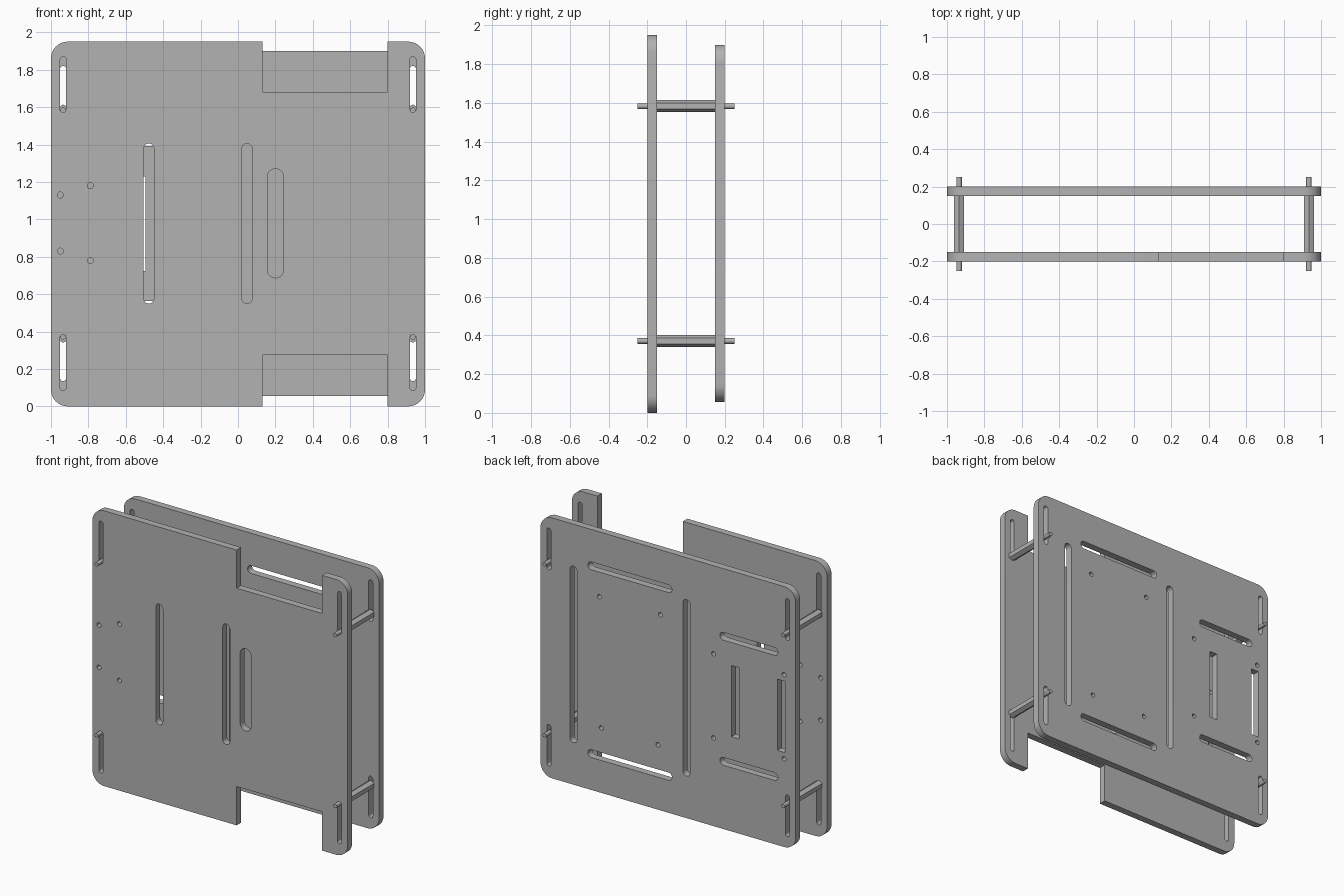
import bpy
import bmesh
from math import pi, cos, sin, radians

cube = bpy.data.objects.get("Cube")
if cube:
    bpy.data.objects.remove(cube, do_unlink=True)

grey = bpy.data.materials.new("plain grey")
grey.use_nodes = True
grey.diffuse_color = (0.45, 0.45, 0.45, 1)
grey.node_tree.nodes["Principled BSDF"].inputs["Base Color"].default_value = (0.45, 0.45, 0.45, 1)


def arc(cx, cz, r, start, sweep, n):
    return [(cx + r * cos(start + sweep * i / n), cz + r * sin(start + sweep * i / n))
            for i in range(n + 1)]


def hole(x, z, r=0.016):
    return arc(x, z, r, 0, 2 * pi, 20)[:-1]


def slot_v(x, z0, z1, w):
    r = w / 2
    return arc(x, z1 - r, r, 0, pi, 12) + arc(x, z0 + r, r, pi, pi, 12)


def slot_h(x0, x1, z, w):
    r = w / 2
    return arc(x1 - r, z, r, -pi / 2, pi, 12) + arc(x0 + r, z, r, pi / 2, pi, 12)


def rect(x0, x1, z0, z1):
    return [(x0, z0), (x1, z0), (x1, z1), (x0, z1)]


def outline(z0, z1, r, low_notch=(), high_notch=()):
    """Rounded rectangle, with optional square notches in the lower and upper edges."""
    return (arc(-1 + r, z0 + r, r, pi, pi / 2, 8) + list(low_notch)
            + arc(1 - r, z0 + r, r, -pi / 2, pi / 2, 8)
            + arc(1 - r, z1 - r, r, 0, pi / 2, 8) + list(high_notch)
            + arc(-1 + r, z1 - r, r, pi / 2, pi / 2, 8))


def finish(ob):
    ob.data.materials.clear()
    ob.data.materials.append(grey)
    bpy.ops.object.select_all(action='DESELECT')
    ob.select_set(True)
    bpy.context.view_layer.objects.active = ob
    bpy.ops.object.shade_smooth_by_angle(angle=radians(30))


def plate(name, y, loops, thickness=0.05):
    """Flat sheet: the first loop is the outline, the others are cut-outs."""
    curve = bpy.data.curves.new(name + "_profile", 'CURVE')
    curve.dimensions = '2D'
    curve.fill_mode = 'BOTH'
    curve.extrude = thickness / 2
    for pts in loops:
        sp = curve.splines.new('POLY')
        sp.points.add(len(pts) - 1)
        for p, (x, z) in zip(sp.points, pts):
            p.co = (x, z, 0, 1)
        sp.use_cyclic_u = True
    temp = bpy.data.objects.new(name + "_profile", curve)
    bpy.context.collection.objects.link(temp)
    mesh = bpy.data.meshes.new_from_object(
        temp.evaluated_get(bpy.context.evaluated_depsgraph_get()))
    bpy.data.objects.remove(temp, do_unlink=True)
    bm = bmesh.new()
    bm.from_mesh(mesh)
    bmesh.ops.remove_doubles(bm, verts=bm.verts, dist=0.0001)
    bmesh.ops.recalc_face_normals(bm, faces=bm.faces)
    bm.to_mesh(mesh)
    bm.free()
    mesh.name = name
    ob = bpy.data.objects.new(name, mesh)
    bpy.context.collection.objects.link(ob)
    ob.location.y = y
    ob.rotation_euler.x = pi / 2
    finish(ob)


def rod(name, x, z, r, length, sides):
    bpy.ops.mesh.primitive_cylinder_add(vertices=sides, radius=r, depth=length,
                                        location=(x, 0, z), rotation=(pi / 2, 0, 0))
    ob = bpy.context.object
    ob.name = name
    finish(ob)


MID = 0.9775
SIDE = 0.935
sides = (-SIDE, SIDE)

# Front plate with two edge notches, slots and four small holes
front = [outline(0, 1.95, 0.09,
                 [(0.13, 0), (0.13, 0.275), (0.8, 0.275), (0.8, 0)],
                 [(0.8, 1.95), (0.8, 1.68), (0.13, 1.68), (0.13, 1.95)])]
for x in sides:
    front += [slot_v(x, 1.57, 1.87, 0.032), slot_v(x, 0.085, 0.385, 0.032)]
front += [slot_v(x, 0.55, 1.405, 0.055) for x in (-0.477, 0.048)]
front.append(slot_v(0.2, 0.687, 1.27, 0.087))
for s in (-1, 1):
    front += [hole(-0.95, 0.98 + s * 0.15), hole(-0.79, 0.98 + s * 0.2)]
plate("front_plate", -0.175, front)

# Back plate with a large and a small mounting pattern, mirrored about mid height
back = [outline(0.055, 1.9, 0.09)]
for x in sides:
    back += [slot_v(x, 1.525, 1.82, 0.032), slot_v(x, 0.135, 0.43, 0.032)]
back += [slot_v(x, MID - 0.625, MID + 0.625, 0.055) for x in (-0.144, 0.742)]
for s in (-1, 1):
    back += [slot_h(-0.03, 0.63, MID + s * 0.665, 0.055),
             slot_h(-0.86, -0.405, MID + s * 0.443, 0.055)]
    back += [hole(x, MID + s * 0.298) for x in (-0.908, -0.356)]
back += [hole(0.539, MID + 0.463), hole(0.06, MID + 0.463),
         hole(0.525, MID - 0.463), hole(0.08, MID - 0.463)]
back += [rect(x, x + 0.06, MID - 0.2525, MID + 0.2525) for x in (-0.555, -0.916)]
plate("back_plate", 0.175, back)

# Hexagonal spacers between the plates, with threaded pins through the slots
for x, side in zip(sides, ("right", "left")):
    for z, level in ((0.371, "lower"), (1.583, "upper")):
        rod(f"{side}_{level}_spacer", x, z, 0.031, 0.3, 6)
        rod(f"{side}_{level}_pin", x, z, 0.0145, 0.5, 20)
